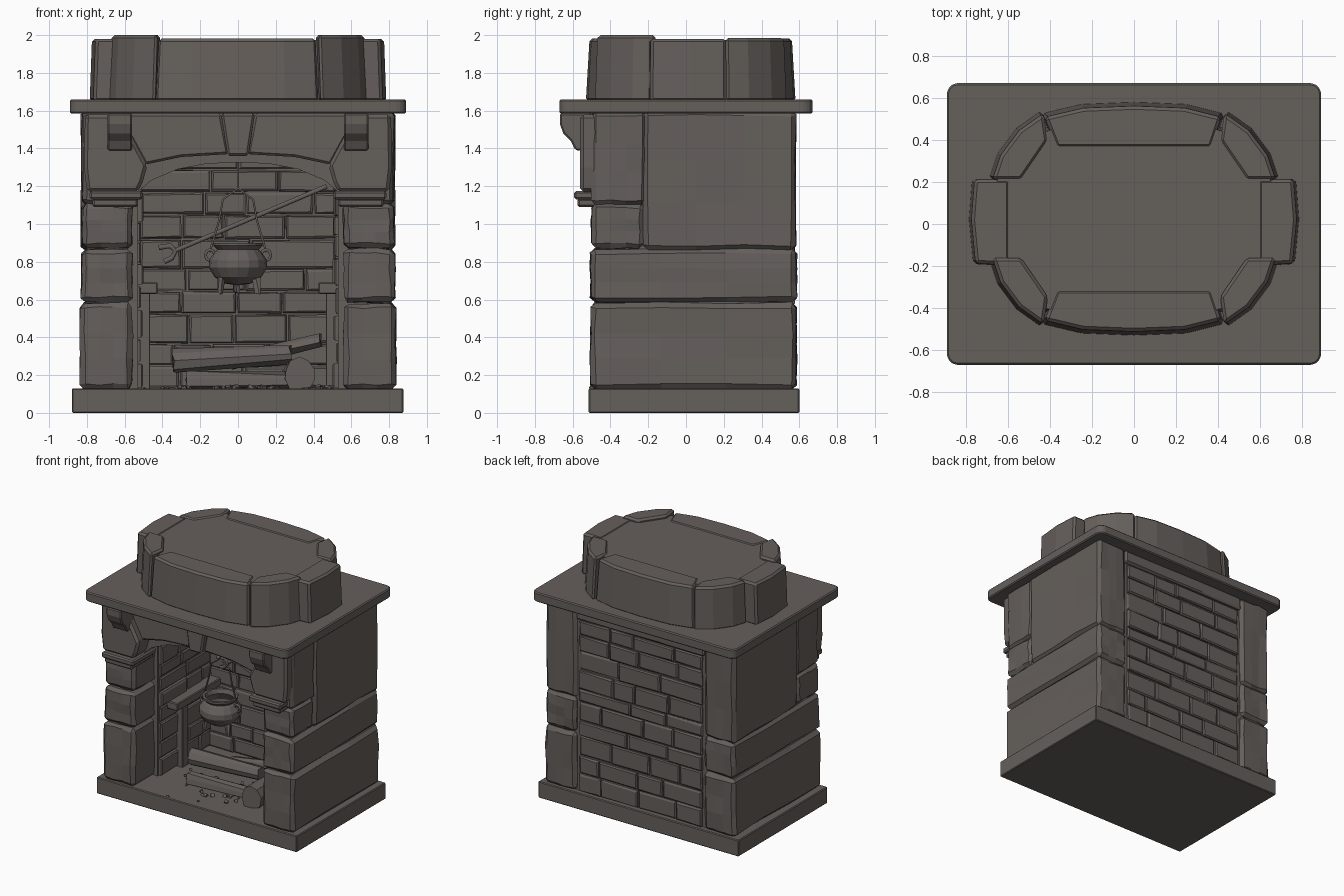
import bpy, bmesh, math, random
from mathutils import Vector, Matrix

if "Cube" in bpy.data.objects:
    bpy.data.objects.remove(bpy.data.objects["Cube"])

random.seed(7)
stone_mat = bpy.data.materials.new("warm grey stone")
stone_mat.diffuse_color = (0.130, 0.115, 0.105, 1)
stone_mat.use_nodes = True
stone_mat.node_tree.nodes["Principled BSDF"].inputs["Base Color"].default_value = stone_mat.diffuse_color


def finish(name, bm, smooth=False):
    bmesh.ops.recalc_face_normals(bm, faces=bm.faces)
    me = bpy.data.meshes.new(name)
    bm.to_mesh(me)
    bm.free()
    me.materials.append(stone_mat)
    for p in me.polygons:
        p.use_smooth = smooth
    ob = bpy.data.objects.new(name, me)
    bpy.context.collection.objects.link(ob)
    return ob


def jitter(bm, amount):
    for v in bm.verts:
        v.co += Vector([random.uniform(-amount, amount) for _ in range(3)])


def stone(name, x, y, z, bevel=0.025, rough=0.006):
    """Chipped block filling the given x, y and z ranges."""
    bm = bmesh.new()
    bmesh.ops.create_cube(bm, size=1)
    for v in bm.verts:
        v.co = [r[0] + (c + 0.5) * (r[1] - r[0]) for c, r in zip(v.co, (x, y, z))]
    if bevel:
        bmesh.ops.bevel(bm, geom=bm.edges[:], offset=bevel, segments=1, affect='EDGES')
    if rough:
        bmesh.ops.subdivide_edges(bm, edges=[e for e in bm.edges if e.calc_length() > 0.08],
                                  cuts=2, use_grid_fill=True)
        jitter(bm, rough)
    return finish(name, bm)


def prism(name, pts, lo, hi, axis, bevel=0.0, taper=None):
    """Extrude a 2D outline along an axis; taper scales the far end about a centre."""
    def place(p, d):
        return {'x': (d, p[0], p[1]), 'y': (p[0], d, p[1]), 'z': (p[0], p[1], d)}[axis]
    bm = bmesh.new()
    a = [bm.verts.new(place(p, lo)) for p in pts]
    far = pts if not taper else [(p[0] * taper, 0.02 + (p[1] - 0.02) * taper) for p in pts]
    b = [bm.verts.new(place(p, hi)) for p in far]
    bm.faces.new(a)
    bm.faces.new(b)
    for i in range(len(pts)):
        j = (i + 1) % len(pts)
        bm.faces.new((a[i], a[j], b[j], b[i]))
    bmesh.ops.recalc_face_normals(bm, faces=bm.faces)
    if bevel:
        sharp = [e for e in bm.edges if e.calc_face_angle(0) > 0.5]
        bmesh.ops.bevel(bm, geom=sharp, offset=bevel, segments=1, affect='EDGES')
    return finish(name, bm)


def brick_wall(name, u0, u1, z0, z1, place):
    """Irregular courses of bricks; place(u, d, z) maps wall to world coordinates."""
    bm = bmesh.new()
    z = z0
    while z < z1 - 0.05:
        h = min(random.uniform(0.10, 0.16), z1 - z)
        u = u0
        while u < u1 - 0.02:
            w = random.uniform(0.18, 0.38)
            if u1 - u - w < 0.1:
                w = u1 - u
            d = random.uniform(0.012, 0.03)
            rings = []
            for depth, inset in ((-0.02, 0.004), (d - 0.008, 0.005), (d, 0.014)):
                rings.append([bm.verts.new(place(
                    u + (w - inset if i else inset) + random.uniform(-.003, .003), depth,
                    z + (h - inset if k else inset) + random.uniform(-.004, .004)))
                    for i, k in ((0, 0), (1, 0), (1, 1), (0, 1))])
            for r, s in zip(rings, rings[1:]):
                for i in range(4):
                    j = (i + 1) % 4
                    bm.faces.new((r[i], r[j], s[j], s[i]))
            bm.faces.new(rings[0])
            bm.faces.new(rings[2])
            u += w
        z += h
    return finish(name, bm)


def rod(name, pts, r):
    cu = bpy.data.curves.new(name, 'CURVE')
    cu.dimensions = '3D'
    cu.bevel_depth = r
    cu.bevel_resolution = 1
    cu.use_fill_caps = True
    sp = cu.splines.new('POLY')
    sp.points.add(len(pts) - 1)
    for p, q in zip(sp.points, pts):
        p.co = (*q, 1)
    cu.materials.append(stone_mat)
    ob = bpy.data.objects.new(name, cu)
    bpy.context.collection.objects.link(ob)
    return ob


def log(name, a, b, r, sides=9):
    a, b = Vector(a), Vector(b)
    bm = bmesh.new()
    bmesh.ops.create_cone(bm, cap_ends=True, segments=sides, radius1=r, radius2=r * 0.9,
                          depth=(b - a).length)
    jitter(bm, 0.01)
    bm.transform(Matrix.Translation((a + b) / 2) @ (b - a).to_track_quat('Z', 'Y').to_matrix().to_4x4())
    return finish(name, bm)


# Hearth slab and mantel shelf
stone("hearth_slab", (-.88, .875), (-.515, .60), (0, .13), 0.006, 0)
c, r = (.84, .62), 0.05
corner = [(c[0] + r * math.cos(t * math.pi / 6), c[1] + r * math.sin(t * math.pi / 6)) for t in range(4)]
outline = corner + [(-x, y) for x, y in corner[::-1]] + [(-x, -y) for x, y in corner] + \
    [(x, -y) for x, y in corner[::-1]]
prism("mantel_shelf", outline, 1.585, 1.66, 'z', 0.008)

# Back wall with bricks on both faces
stone("back_wall_core", (-.6, .6), (.40, .555), (.12, 1.59), 0, 0)
brick_wall("inner_back_bricks", -.52, .52, .13, 1.5, lambda u, d, z: (u, .40 - d, z))
brick_wall("outer_back_bricks", -.54, .54, .13, 1.49, lambda u, d, z: (u, .55 + d, z))
stone("back_top_stone", (-.56, .56), (.45, .578), (1.49, 1.59), .012, .003)

for s, side in ((-1, "left"), (1, "right")):
    def mx(a, b):
        return tuple(sorted((s * a, s * b)))
    # Side wall: core, large blocks and inner bricks
    stone(side + "_wall_core", mx(.53, .80), (-.25, .55), (.12, 1.59), 0, 0)
    stone(side + "_foot_stone", mx(.56, .835), (-.505, .585), (.125, .582))
    stone(side + "_middle_stone", mx(.56, .83), (-.505, .585), (.587, .868))
    stone(side + "_upper_front_stone", mx(.56, .825), (-.50, -.22), (.872, 1.11))
    stone(side + "_upper_back_stone", mx(.56, .83), (-.225, .58), (.86, 1.60))
    stone(side + "_shoulder_stone", mx(.56, .825), (-.50, -.21), (1.10, 1.60))
    brick_wall(side + "_inner_bricks", -.24, .40, .13, 1.5, lambda u, d, z: (s * (.53 - d), u, z))
    # Capital, springer, bracket and half of the arch
    stone(side + "_capital_low", mx(.53, .77), (-.575, -.3), (1.09, 1.135), .01, 0)
    stone(side + "_capital_top", mx(.505, .785), (-.592, -.3), (1.13, 1.175), .01, 0)
    prism(side + "_springer", [(s * x, z) for x, z in (
        (.53, 1.17), (.80, 1.17), (.815, 1.3), (.81, 1.58), (.63, 1.58), (.56, 1.46),
        (.48, 1.31), (.505, 1.22))], -.56, -.28, 'y', .018)
    prism(side + "_bracket", [(-.50, 1.585), (-.668, 1.585), (-.668, 1.53), (-.65, 1.48),
                              (-.61, 1.44), (-.585, 1.39), (-.50, 1.39)], *mx(.56, .69), 'x', .008)
    prism(side + "_lintel", [(s * x, z) for x, z in (
        (.05, 1.37), (.09, 1.585), (.66, 1.585), (.57, 1.46), (.49, 1.315), (.30, 1.355))],
        -.505, -.36, 'y', .012)
    prism(side + "_inner_arch", [(s * x, z) for x, z in (
        (0, 1.325), (0, 1.585), (.6, 1.585), (.6, 1.17), (.53, 1.17), (.46, 1.23),
        (.32, 1.29), (.16, 1.32))], -.42, -.30, 'y')
    # Spit post and its bar
    stone(side + "_spit_post", mx(.465, .54), (-.03, .04), (.12, .64), .004, 0)
    stone(side + "_spit_bar", mx(.425, .535), (-.15, .40), (.63, .69), .006, 0)

prism("keystone", [(-.055, 1.36), (.055, 1.36), (.09, 1.585), (-.09, 1.585)], -.54, -.35, 'y', .012)

# Oval chimney: filled core ringed with stones
core = [(.70 * math.copysign(abs(math.cos(t)) ** .8, math.cos(t)),
         .02 + .50 * math.copysign(abs(math.sin(t)) ** .8, math.sin(t)))
        for t in [i * math.pi / 16 + .01 for i in range(32)]]
prism("chimney_core", core, 1.65, 1.975, 'z', 0, .97)
for s, face in ((-1, "front"), (1, "back")):
    def ring(pts):
        return [(x, .025 + s * y) for x, y in pts]
    prism("chimney_%s_stone" % face, ring([
        (-.44, .50), (-.25, .545), (0, .555), (.25, .545), (.43, .50), (.38, .35), (-.38, .35)]),
        1.65, 1.982, 'z', .015, .965)
    for m, side in ((-1, "left"), (1, "right")):
        prism("chimney_%s_%s_corner" % (face, side), ring([
            (m * .44, .515), (m * .56, .43), (m * .65, .31), (m * .69, .19), (m * .55, .19),
            (m * .42, .38)]), 1.65, 2.0 if s < 0 else 1.985, 'z', .015, .975)
for m, side in ((-1, "left"), (1, "right")):
    prism("chimney_%s_stone" % side, [(m * x, y) for x, y in (
        (.60, -.20), (.765, -.19), (.785, .02), (.77, .215), (.60, .215))], 1.65, 1.98, 'z', .015, .985)

# Cauldron: lathed pot with ears, legs, bail and hanging chain
cy = -.22
profile = [(0, .675), (.07, .685), (.125, .72), (.155, .77), (.152, .81), (.125, .85), (.11, .865),
           (.13, .885), (.13, .90), (.112, .90), (.10, .868), (.13, .81), (.12, .74), (0, .70)]
bm = bmesh.new()
vs = [bm.verts.new((r, 0, z)) for r, z in profile]
es = [bm.edges.new(e) for e in zip(vs, vs[1:])]
bmesh.ops.spin(bm, geom=vs + es, cent=(0, 0, 0), axis=(0, 0, 1), angle=2 * math.pi, steps=16)
bmesh.ops.remove_doubles(bm, verts=bm.verts, dist=.0005)
bm.transform(Matrix.Translation((0, cy, 0)))
finish("cauldron", bm)
for i in range(3):
    a = math.radians(-145 + 120 * i)
    log("cauldron_leg_%d" % i, (.105 * math.cos(a), cy + .105 * math.sin(a), .72),
        (.115 * math.cos(a), cy + .115 * math.sin(a), .635), .018, 6)
for s in (-1, 1):
    rod("cauldron_ear", [(s * (.148 + .025 * math.cos(t)), cy, .835 + .03 * math.sin(t))
                         for t in [i * math.pi / 4 for i in range(9)]], .009)
rod("cauldron_bail", [(x, cy, z) for x, z in (
    (-.15, .85), (-.10, 1.02), (-.08, 1.13), (0, 1.19), (.08, 1.13), (.10, 1.02), (.15, .85))], .006)
rod("hanging_chain", [(0, cy, 1.18), (0, cy, 1.6)], .006)

# Fire iron leaning on the back wall
rod("fire_iron", [(-.33, .345, .86), (.47, .345, 1.20)], .014)
rod("fire_iron_fork", [(-.42, .345, .875), (-.36, .345, .885), (-.33, .345, .86), (-.35, .345, .82),
                       (-.39, .345, .80)], .016)

# Logs and ash chips
log("lower_log", (-.27, -.21, .175), (.30, -.18, .17), .05)
log("upper_log", (-.34, -.08, .27), (.28, -.10, .31), .062)
log("thin_log", (-.05, .02, .27), (.44, -.05, .385), .04, 7)
log("end_log", (.33, -.30, .205), (.31, .15, .20), .085, 10)
bm = bmesh.new()
for i in range(90):
    spot = (random.gauss(0, .19), random.gauss(-.15, .1), .132)
    bmesh.ops.create_cube(bm, size=random.uniform(.01, .028), matrix=Matrix.Translation(spot) @
                          Matrix.Rotation(random.uniform(0, 3), 4, (1, .5, 1)))
finish("ash_chips", bm)
